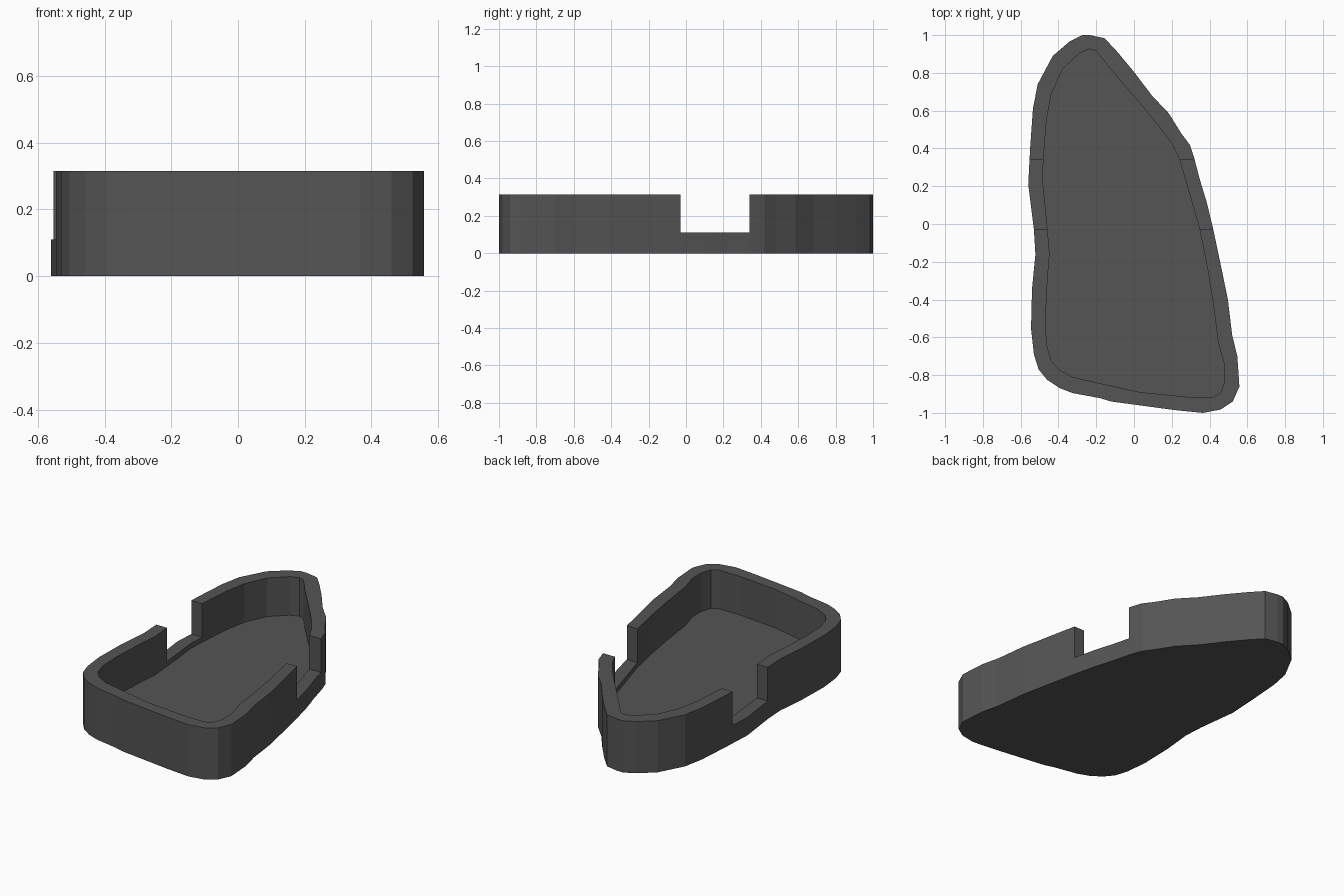
import bpy, bmesh

if "Cube" in bpy.data.objects:
    bpy.data.objects.remove(bpy.data.objects["Cube"])

HEIGHT, FLOOR = 0.315, 0.08
NOTCH_Y, NOTCH_Z = (-0.03, 0.34), 0.11

# Outer wall outline and inner cavity outline, clockwise from the tip
OUTER = [(-.235, 1), (-.156, .984), (-.087, .91), (0, .805), (.095, .68), (.185, .585),
         (.25, .48), (.295, .42), (.32, .345), (.35, .23), (.385, .115), (.42, -.03),
         (.46, -.22), (.497, -.40), (.52, -.59), (.547, -.70), (.558, -.86), (.523, -.94),
         (.46, -.982), (.365, -1), (.215, -.985), (.03, -.96), (-.12, -.94), (-.18, -.922),
         (-.325, -.895), (-.395, -.868), (-.46, -.825), (-.505, -.77), (-.53, -.69),
         (-.545, -.555), (-.54, -.345), (-.522, -.16), (-.53, -.03), (-.56, .21),
         (-.55, .40), (-.535, .61), (-.51, .74), (-.43, .89), (-.34, .967), (-.275, 1)]
INNER = [(-.235, .926), (-.2, .915), (-.12, .815), (.03, .64), (.135, .513), (.204, .418),
         (.24, .344), (.294, .159), (.347, -.026), (.39, -.24), (.42, -.43), (.447, -.635),
         (.479, -.746), (.479, -.835), (.458, -.894), (.415, -.917), (.278, -.915),
         (.03, -.89), (-.12, -.857), (-.325, -.81), (-.395, -.772), (-.437, -.725),
         (-.463, -.64), (-.468, -.5), (-.458, -.29), (-.447, -.16), (-.458, -.026),
         (-.484, .238), (-.479, .344), (-.463, .555), (-.437, .688), (-.378, .82),
         (-.288, .905)]


def prism(name, outline, z0, z1):
    bm = bmesh.new()
    face = bm.faces.new([bm.verts.new((x, y, z0)) for x, y in outline])
    ext = bmesh.ops.extrude_face_region(bm, geom=[face], use_keep_orig=True)
    top = [v for v in ext["geom"] if isinstance(v, bmesh.types.BMVert)]
    bmesh.ops.translate(bm, verts=top, vec=(0, 0, z1 - z0))
    bmesh.ops.recalc_face_normals(bm, faces=bm.faces[:])
    mesh = bpy.data.meshes.new(name)
    bm.to_mesh(mesh)
    bm.free()
    obj = bpy.data.objects.new(name, mesh)
    bpy.context.collection.objects.link(obj)
    return obj


def cut(obj, cutter):
    mod = obj.modifiers.new(cutter.name, 'BOOLEAN')
    mod.operation = 'DIFFERENCE'
    mod.solver = 'EXACT'
    mod.object = cutter
    bpy.context.view_layer.objects.active = obj
    bpy.ops.object.modifier_apply(modifier=mod.name)
    bpy.data.objects.remove(cutter)


# Solid tray body
tray = prism("tray", OUTER, 0, HEIGHT)

# Hollow out the cavity, then notch both side walls
cut(tray, prism("cavity_cutter", INNER, FLOOR, HEIGHT + 0.2))
y0, y1 = NOTCH_Y
cut(tray, prism("notch_cutter", [(-1, y0), (1, y0), (1, y1), (-1, y1)], NOTCH_Z, HEIGHT + 0.3))

# Dark grey finish
mat = bpy.data.materials.new("dark_grey")
mat.diffuse_color = (0.09, 0.09, 0.09, 1)
mat.use_nodes = True
mat.node_tree.nodes["Principled BSDF"].inputs["Base Color"].default_value = mat.diffuse_color
tray.data.materials.clear()
tray.data.materials.append(mat)
